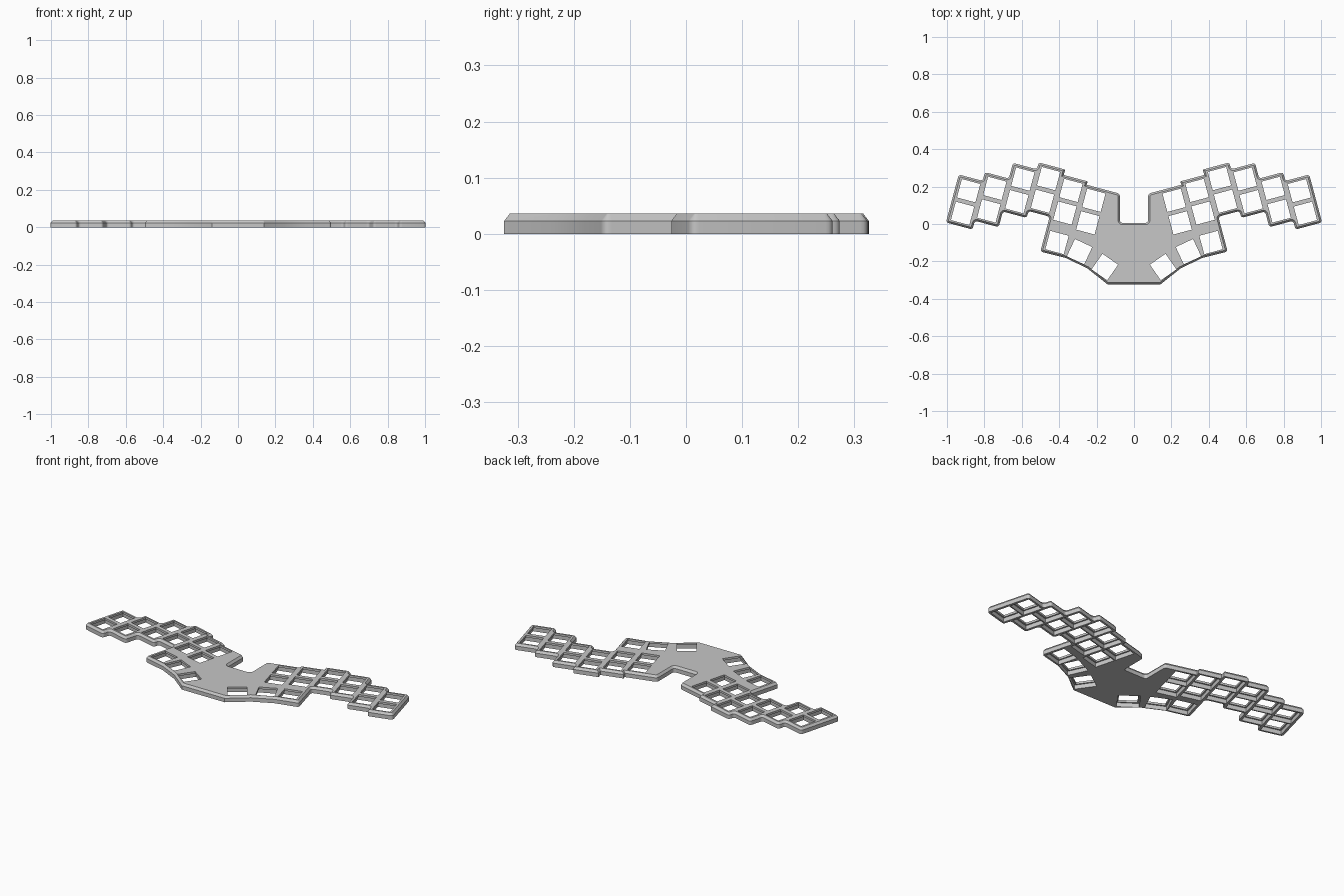
import bpy, bmesh
from math import radians, cos, sin
from mathutils import Vector, Matrix

if "Cube" in bpy.data.objects:
    bpy.data.objects.remove(bpy.data.objects["Cube"])

TILT = radians(15)
THICK, CHAMFER, CHAMFER_DROP = 0.036, 0.010, 0.013
PITCH_U, PITCH_V, RIM = 0.132, 0.125, 0.0075
HOLE, POCKET, LIP = 0.102, 0.118, 0.012
ROUND = 0.016

# key columns, from the outermost inwards: height of the upper key
TOP_KEYS = [-0.057, -0.0085, 0.078, 0.116, 0.086, 0.067]
COL_U = [0.9 - PITCH_U * i for i in range(6)]
THUMB_V = -0.202


def tilted(u, v):
    """Point in the slanted key grid to plan x, y."""
    return Vector((u * cos(TILT) - v * sin(TILT), u * sin(TILT) + v * cos(TILT)))


def half_outline():
    half_u, half_v = PITCH_U / 2, PITCH_V / 2 + RIM
    tops = [v + half_v for v in TOP_KEYS]
    lows = [v - PITCH_V - half_v for v in TOP_KEYS]
    # centre notch, then the stepped back edge going outwards
    pts = [Vector((0.075, 0.006))]
    u0 = (0.075 + tops[5] * sin(TILT)) / cos(TILT)
    pts.append(tilted(u0, tops[5]))
    for i in range(5, 0, -1):
        edge = COL_U[i] + half_u + (RIM if tops[i] > tops[i - 1] else -RIM)
        pts += [tilted(edge, tops[i]), tilted(edge, tops[i - 1])]
    right = COL_U[0] + half_u + RIM
    pts += [tilted(right, tops[0]), tilted(right, lows[0])]
    # stepped front edge coming back inwards
    for i in range(3):
        edge = COL_U[i] - half_u - RIM
        pts += [tilted(edge, lows[i]), tilted(edge, lows[i + 1])]
    # thumb fan
    thumb_u = COL_U[4] + half_u + RIM
    pts += [tilted(thumb_u, lows[3]), tilted(thumb_u, THUMB_V - half_v)]
    pts += [Vector(p) for p in ((0.366, -0.181), (0.25, -0.237), (0.14, -0.324))]
    return pts


def rounded(pts):
    """Round the square corners of an outline, leaving short steps sharp."""
    out = []
    for i, p in enumerate(pts):
        a, b = pts[i - 1] - p, pts[(i + 1) % len(pts)] - p
        turn = abs(a.x * b.y - a.y * b.x) / (a.length * b.length)
        if turn < 0.7 or min(a.length, b.length) < ROUND * 2.1:
            out.append(p)
            continue
        s, e = p + a.normalized() * ROUND, p + b.normalized() * ROUND
        for k in range(6):
            t = k / 5
            out.append(s * (1 - t) ** 2 + p * 2 * t * (1 - t) + e * t * t)
    return out


def make_object(name, bm):
    mesh = bpy.data.meshes.new(name)
    bmesh.ops.recalc_face_normals(bm, faces=bm.faces)
    bm.to_mesh(mesh)
    bm.free()
    obj = bpy.data.objects.new(name, mesh)
    bpy.context.collection.objects.link(obj)
    return obj


def make_plate():
    right = half_outline()
    outline = rounded(right + [Vector((-p.x, p.y)) for p in reversed(right)])
    bm = bmesh.new()
    # clockwise outline, reversed so that the face looks up
    face = bm.faces.new([bm.verts.new((p.x, p.y, THICK)) for p in reversed(outline)])
    face.normal_update()
    # chamfered upper edge
    bmesh.ops.inset_region(bm, faces=[face], thickness=CHAMFER,
                           use_boundary=True, use_even_offset=True)
    for v in bm.verts:
        if v.is_boundary:
            v.co.z = THICK - CHAMFER_DROP
    # side walls and underside
    border = [e for e in bm.edges if e.is_boundary]
    ext = bmesh.ops.extrude_edge_only(bm, edges=border)["geom"]
    for v in ext:
        if isinstance(v, bmesh.types.BMVert):
            v.co.z = 0
    bmesh.ops.contextual_create(bm, geom=[e for e in ext if isinstance(e, bmesh.types.BMEdge)])
    return make_object("keyboard_plate", bm)


def key_places():
    keys = []
    for u, v in zip(COL_U, TOP_KEYS):
        keys += [(tilted(u, v), TILT), (tilted(u, v - PITCH_V), TILT)]
    keys.append((tilted(COL_U[4], THUMB_V), TILT))
    keys.append((Vector((0.291, -0.148)), radians(25)))
    keys.append((Vector((0.156, -0.23)), radians(35)))
    return keys


def make_cutter(name, size, low, high):
    bm = bmesh.new()
    for p, angle in key_places():
        for side in (1, -1):
            m = (Matrix.Translation((p.x * side, p.y, (low + high) / 2))
                 @ Matrix.Rotation(angle * side, 4, "Z")
                 @ Matrix.Diagonal((size, size, high - low, 1)))
            bmesh.ops.create_cube(bm, size=1, matrix=m)
    obj = make_object(name, bm)
    obj.hide_render = True
    return obj


plate = make_plate()
bpy.context.view_layer.objects.active = plate
plate.select_set(True)

# switch openings, with wider pockets underneath
for cutter in (make_cutter("pocket_cutter", POCKET, -0.02, THICK - LIP),
               make_cutter("opening_cutter", HOLE, -0.03, THICK + 0.02)):
    mod = plate.modifiers.new("cut", "BOOLEAN")
    mod.operation, mod.solver, mod.object = "DIFFERENCE", "EXACT", cutter
    bpy.ops.object.modifier_apply(modifier=mod.name)
    bpy.data.objects.remove(cutter)

# grey plastic
grey = bpy.data.materials.new("grey_plastic")
grey.use_nodes = True
color = (0.57, 0.57, 0.57, 1)
grey.diffuse_color = color
grey.node_tree.nodes["Principled BSDF"].inputs["Base Color"].default_value = color
plate.data.materials.clear()
plate.data.materials.append(grey)
bpy.ops.object.shade_smooth_by_angle(angle=radians(30))
